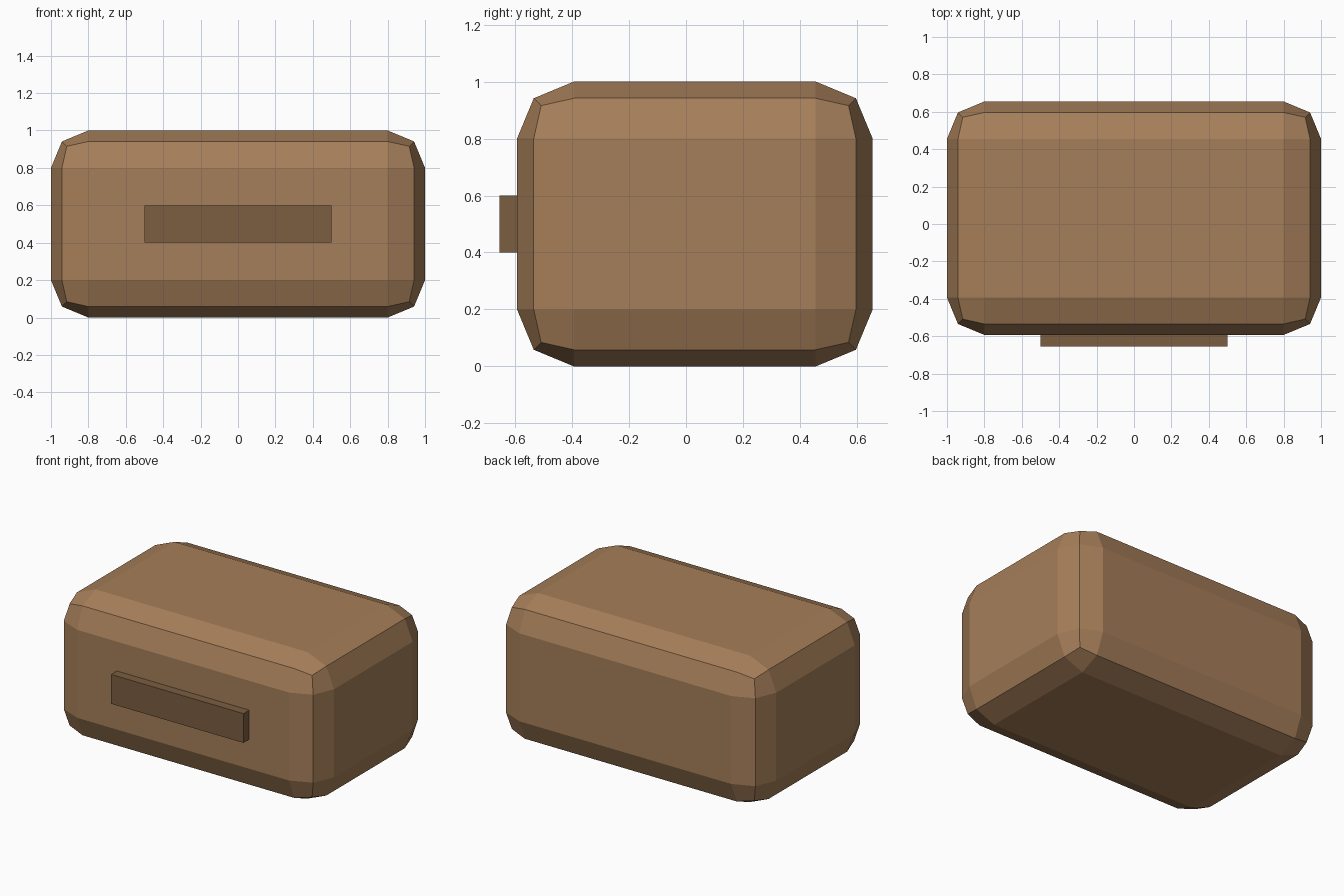
import bpy

if "Cube" in bpy.data.objects:
    bpy.data.objects.remove(bpy.data.objects["Cube"])


def material(name, rgb):
    m = bpy.data.materials.new(name)
    m.diffuse_color = (*rgb, 1.0)
    m.use_nodes = True
    m.node_tree.nodes["Principled BSDF"].inputs["Base Color"].default_value = m.diffuse_color
    return m


def box(name, lo, hi, mat):
    """Axis-aligned box between two corners."""
    bpy.ops.mesh.primitive_cube_add(size=1)
    ob = bpy.context.object
    ob.name = name
    ob.location = [(a + b) / 2 for a, b in zip(lo, hi)]
    ob.scale = [b - a for a, b in zip(lo, hi)]
    bpy.ops.object.transform_apply(location=True, rotation=True, scale=True)
    ob.data.materials.append(mat)
    return ob


body_brown = material("light_brown", (0.38, 0.21, 0.10))
handle_brown = material("dark_brown", (0.20, 0.11, 0.052))

# Chest body with two-step rounded edges
body = box("body", (-1, -0.593, 0), (1, 0.655, 1), body_brown)
bevel = body.modifiers.new("rounded_edges", 'BEVEL')
bevel.width = 0.2
bevel.segments = 2
bevel.limit_method = 'NONE'

# Front bar handle, slightly sunk into the body
box("handle", (-0.5, -0.655, 0.4), (0.5, -0.58, 0.6), handle_brown)
